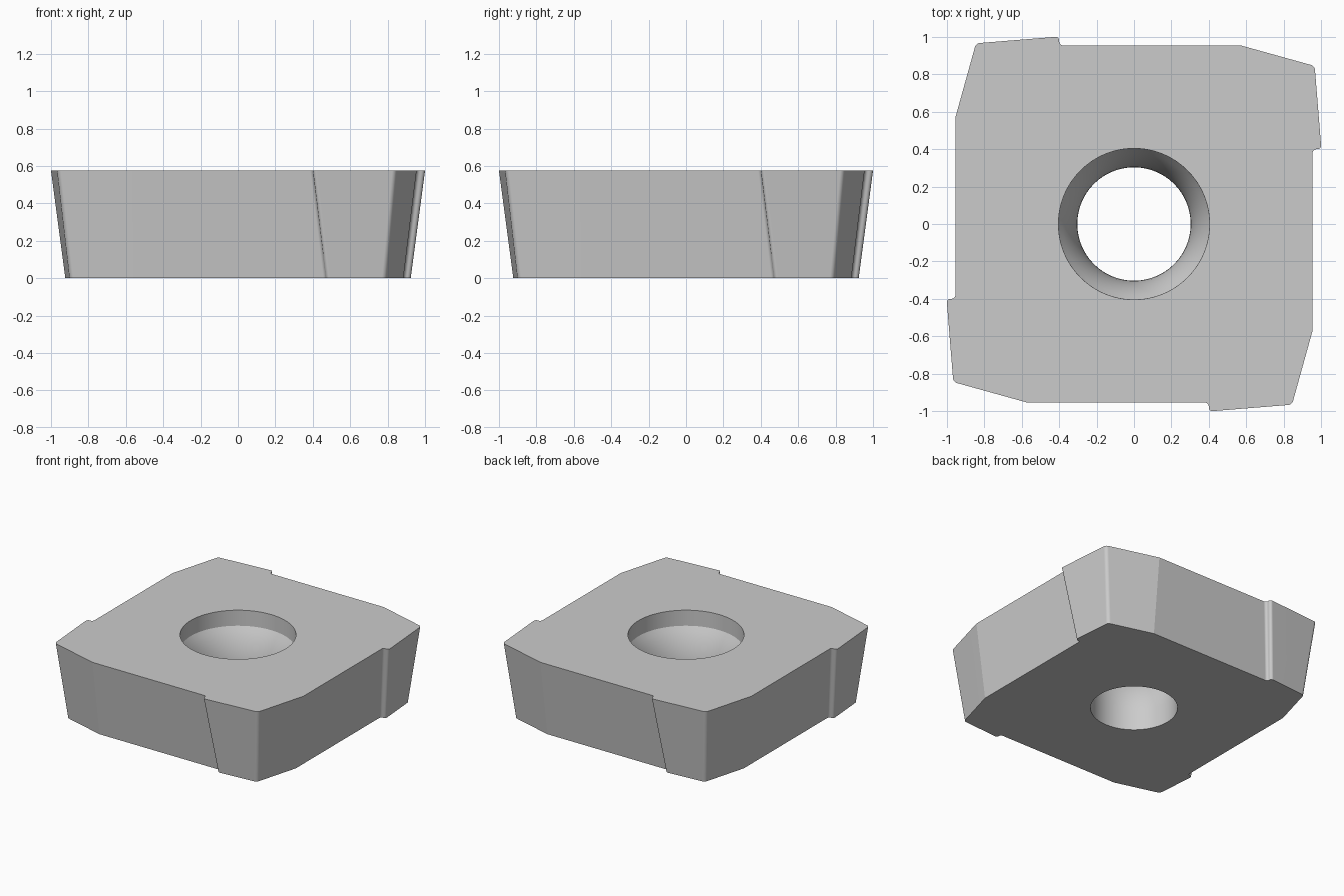
import bpy, bmesh
from math import pi, sin, cos, tan, radians
from mathutils import Vector, Matrix

if "Cube" in bpy.data.objects:
    bpy.data.objects.remove(bpy.data.objects["Cube"])

HEIGHT = 0.577
INSET = HEIGHT * tan(radians(7))      # relief angle of the flanks
STEPS = 6

# One quarter of the sharp outline (x, y, corner radius), repeated four times
QUARTER = [(-0.57, -0.955, 0), (0.40, -0.955, 0.02),
           (0.40, -1.002, 0.02), (0.845, -0.966, 0.03)]
corners = []
for k in range(4):
    turn = Matrix.Rotation(k * pi / 2, 2)
    corners += [(turn @ Vector((x, y)), r) for x, y, r in QUARTER]


def outline(inset):
    """Inset the counter-clockwise outline, then round its corners."""
    n = len(corners)
    pts, sharp = [], []
    for i in range(n):
        p = corners[i][0]
        a = (p - corners[i - 1][0]).normalized()
        b = (corners[(i + 1) % n][0] - p).normalized()
        na, nb = Vector((-a.y, a.x)), Vector((-b.y, b.x))
        miter = (na + nb) / (1 + na.dot(nb))
        q, r = p + miter * inset, corners[i][1]
        if r == 0:
            sharp.append(len(pts))
            pts.append(q)
            continue
        side = 1 if a.x * b.y - a.y * b.x > 0 else -1
        centre = q + miter * r * side
        turn_angle = side * a.angle(b)
        for s in range(STEPS + 1):
            normal = Matrix.Rotation(turn_angle * s / STEPS, 2) @ na
            pts.append(centre - normal * r * side)
    return pts, sharp


bm = bmesh.new()


def ring(points, z):
    return [bm.verts.new((p[0], p[1], z)) for p in points]


def skin(lower, upper):
    n = len(lower)
    for i in range(n):
        j = (i + 1) % n
        bm.faces.new((lower[i], lower[j], upper[j], upper[i])).smooth = True


def cap(*loops):
    edges = []
    for loop in loops:
        edges += [bm.edges.get((loop[i - 1], loop[i])) for i in range(len(loop))]
    bmesh.ops.triangle_fill(bm, use_beauty=True, edges=edges)


# Tapered flanks
low_pts, sharp = outline(INSET)
top_pts, _ = outline(0)
low, top = ring(low_pts, 0), ring(top_pts, HEIGHT)
skin(low, top)

# Screw hole: straight bore, curved seat, short counterbore
SEG, A = 96, radians(36)
R = 0.1 / (1 - cos(A))
profile = [(0.303, 0)]
profile += [(0.303 + R * (1 - cos(A * s / 8)), 0.15 + R * sin(A * s / 8)) for s in range(9)]
profile.append((0.404, HEIGHT))
hole = [ring([(r * cos(2 * pi * i / SEG), r * sin(2 * pi * i / SEG)) for i in range(SEG)], z)
        for r, z in profile]
for a, b in zip(hole, hole[1:]):
    skin(a, b)

# Flat top and bottom
cap(low, hole[0])
cap(top, hole[-1])
bmesh.ops.recalc_face_normals(bm, faces=bm.faces[:])

# Crisp edges at the rims and facet corners
for e in bm.edges:
    e.smooth = e.calc_face_angle(0) < radians(30)
for i in sharp:
    bm.edges.get((low[i], top[i])).smooth = False

mesh = bpy.data.meshes.new("cutting_insert")
bm.to_mesh(mesh)
bm.free()
insert = bpy.data.objects.new("cutting_insert", mesh)
bpy.context.collection.objects.link(insert)
weighted = insert.modifiers.new("weighted_normals", 'WEIGHTED_NORMAL')
weighted.keep_sharp = True
